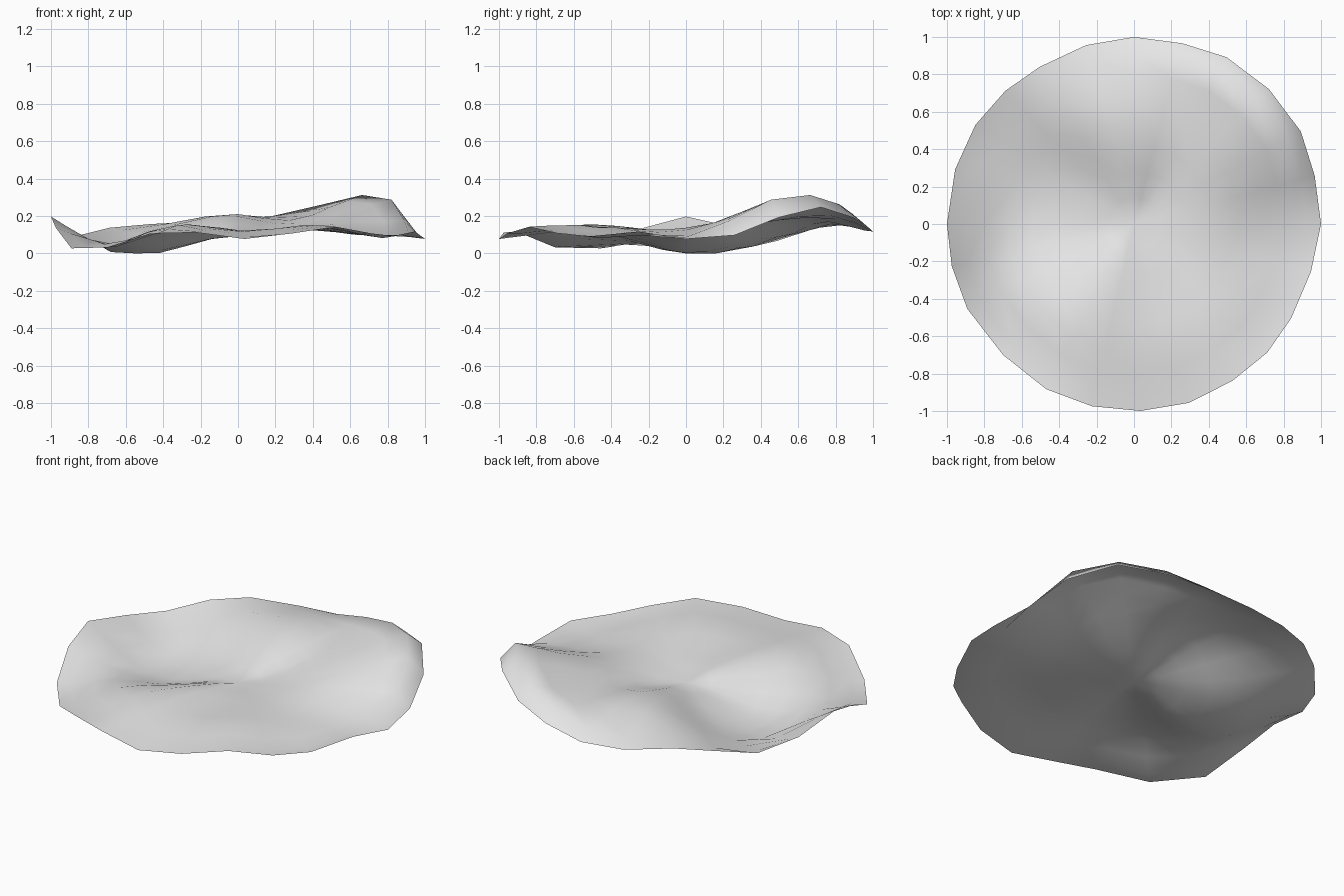
import bpy, bmesh
from math import cos, sin, radians, floor

cube = bpy.data.objects.get("Cube")
if cube:
    bpy.data.objects.remove(cube, do_unlink=True)

SEGMENTS = 24
CENTRE_HEIGHT = 9.5

# Heights in hundredths: radius -> evenly spaced samples, counter-clockwise from +x
rings = {
    0.14: [11, 10.5, 10.5, 12, 10.5, 9, 8, 9, 12, 11.5, 11, 11],
    0.42: [14, 15, 16.5, 16.5, 16, 18, 20, 18.5, 13, 7.5, 3.5, 1.5,
           0.5, 2, 6, 11.5, 15, 14, 12.5, 12, 13, 13.5, 13, 13],
    0.68: [11, 17.5, 24, 25, 20, 19.5, 21, 20, 15.5, 9, 4, 1,
           1, 4, 7, 12, 15.5, 13.5, 12, 13.5, 15.5, 14, 11.5, 10],
    0.92: [9, 18, 29, 31.5, 26.5, 21.5, 16, 14.5, 16, 12.5, 7, 9.5,
           15, 11, 3.5, 4, 11, 12, 9, 11, 15, 10.5, 8.5, 10],
    1.00: [8, 10, 19.5, 25, 19.5, 15, 12, 12.5, 15.5, 14, 10, 13.5,
           20, 14, 3, 3.5, 11, 11.5, 8, 11, 14.5, 11, 9.5, 12],
}
# Uneven outline: radius in hundredths and turn in degrees for each spoke
reach = [100, 100, 102, 102, 102, 100, 100, 99, 98, 99, 100, 100,
         100, 100, 100, 99, 100, 100, 100, 100, 99, 99, 98, 98]
skew = [0, 0, -1, 0, 1, 0, 0, 0, 1, -1, -2, -2,
        0, -2, -3, 0, 2, 2, 2, 2, 2, 1, -1, 0]


def cubic(a, b, c, d, t):
    """Smooth curve from b to c."""
    return b + 0.5 * t * (c - a + t * (2*a - 5*b + 4*c - d + t * (3*(b - c) + d - a)))


def around(samples, turn):
    """Height on a closed ring at a fraction of a full turn."""
    n = len(samples)
    i = floor(turn * n)
    return cubic(*(samples[(i + k) % n] for k in (-1, 0, 1, 2)), turn * n - i)


def height(radius, turn):
    """Height at any radius, blended between the sampled rings."""
    radii = [0.0] + list(rings)
    values = [CENTRE_HEIGHT] + [around(s, turn) for s in rings.values()]
    i = next(k for k in range(len(rings)) if radius <= radii[k + 1])
    t = (radius - radii[i]) / (radii[i + 1] - radii[i])
    if i in (1, 2):
        blend = cubic(*values[i - 1:i + 3], t)
    else:
        blend = values[i] + t * (values[i + 1] - values[i])
    return max(blend, 0.3) / 100


# Rumpled round sheet: a centre fan surrounded by quad rings
bm = bmesh.new()
centre = bm.verts.new((0, 0, CENTRE_HEIGHT / 100))
previous = None
for radius in (0.14, 0.28, 0.42, 0.55, 0.68, 0.8, 0.92, 1.0):
    loop = []
    for s in range(SEGMENTS):
        angle = radians(360 * s / SEGMENTS + skew[s])
        r = radius * reach[s] / 100
        loop.append(bm.verts.new((r * cos(angle), r * sin(angle),
                                  height(radius, s / SEGMENTS))))
    for s in range(SEGMENTS):
        n = (s + 1) % SEGMENTS
        if previous:
            bm.faces.new((previous[s], loop[s], loop[n], previous[n]))
        else:
            bm.faces.new((centre, loop[s], loop[n]))
    previous = loop

# Stand the sheet on the ground
lowest = min(v.co.z for v in bm.verts)
bmesh.ops.translate(bm, verts=bm.verts, vec=(0, 0, -lowest))
for face in bm.faces:
    face.smooth = True

mesh = bpy.data.meshes.new("rumpled_sheet")
bm.to_mesh(mesh)
bm.free()
sheet = bpy.data.objects.new("rumpled_sheet", mesh)
bpy.context.collection.objects.link(sheet)

# Plain light grey
grey = bpy.data.materials.new("light_grey")
grey.use_nodes = True
colour = (0.8, 0.8, 0.8, 1)
grey.diffuse_color = colour
for node in grey.node_tree.nodes:
    if node.type == 'BSDF_PRINCIPLED':
        node.inputs["Base Color"].default_value = colour
mesh.materials.append(grey)
